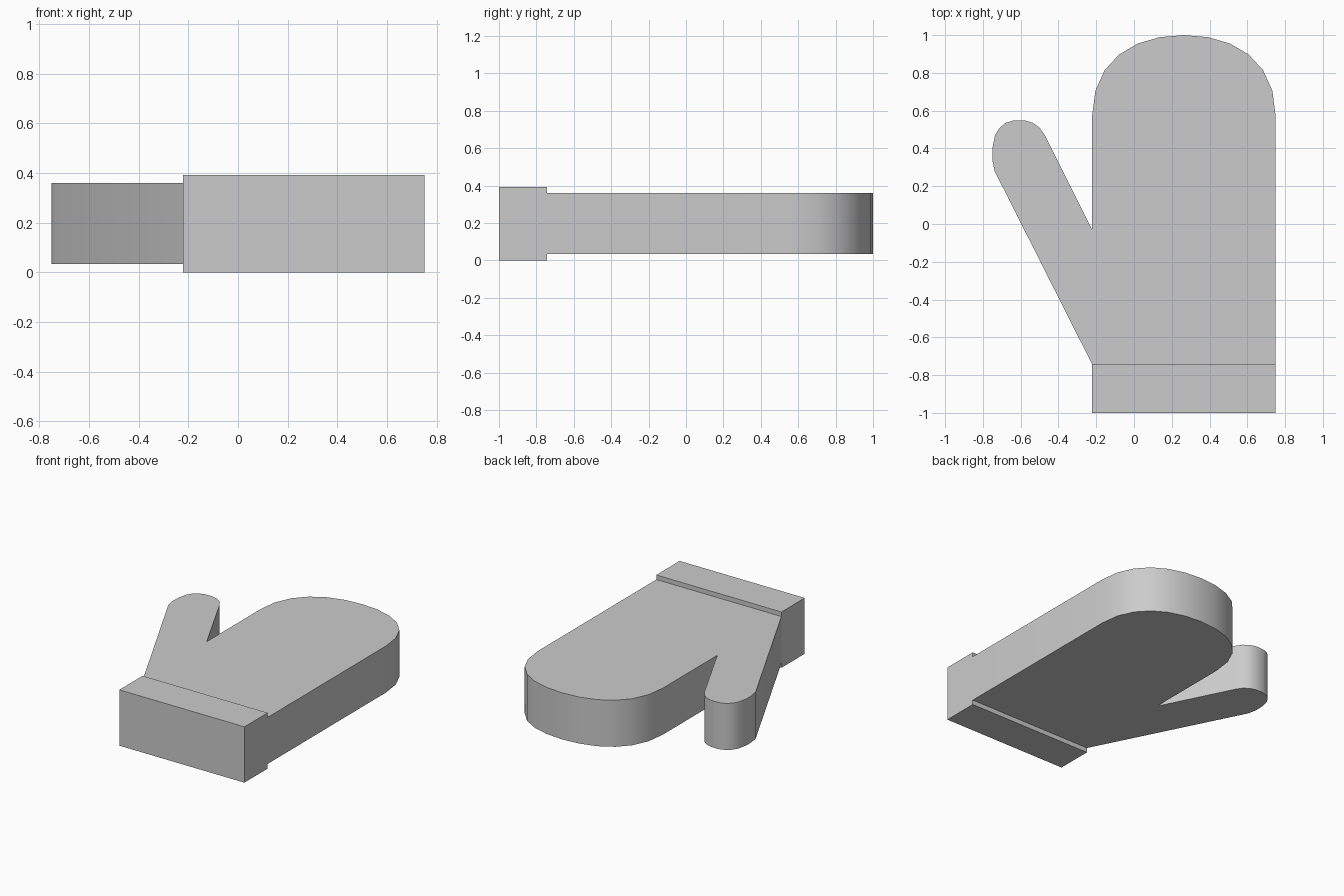
import bpy, bmesh, math
from mathutils import Vector
from mathutils.geometry import interpolate_bezier

if "Cube" in bpy.data.objects:
    bpy.data.objects.remove(bpy.data.objects["Cube"])


def extrude_outline(name, outline, z0, z1):
    bm = bmesh.new()
    face = bm.faces.new([bm.verts.new((x, y, z0)) for x, y in outline])
    side = bmesh.ops.extrude_face_region(bm, geom=[face])
    top = [g for g in side["geom"] if isinstance(g, bmesh.types.BMVert)]
    bmesh.ops.translate(bm, verts=top, vec=(0, 0, z1 - z0))
    bmesh.ops.recalc_face_normals(bm, faces=bm.faces)
    mesh = bpy.data.meshes.new(name)
    bm.to_mesh(mesh)
    bm.free()
    obj = bpy.data.objects.new(name, mesh)
    bpy.context.collection.objects.link(obj)
    bpy.ops.object.select_all(action='DESELECT')
    obj.select_set(True)
    bpy.context.view_layer.objects.active = obj
    bpy.ops.object.shade_smooth_by_angle(angle=math.radians(35))
    return obj


LEFT, RIGHT, CUFF_TOP = -0.222, 0.75, -0.742
MID = (LEFT + RIGHT) / 2

# Rounded fingertip end: right quarter, then its mirror
quarter = [(p.x, p.y) for p in interpolate_bezier(
    Vector((RIGHT, 0.57)), Vector((RIGHT, 0.87)),
    Vector((0.53, 1.0)), Vector((MID, 1.0)), 7)]
fingertips = quarter + [(2 * MID - x, y) for x, y in reversed(quarter[:-1])]

# Thumb running out from the crotch, round its tip and back to the cuff
thumb = [(LEFT, -0.03), (-0.472, 0.47), (-0.50, 0.51), (-0.535, 0.535),
         (-0.572, 0.547), (-0.605, 0.549), (-0.642, 0.547), (-0.68, 0.535),
         (-0.713, 0.507), (-0.736, 0.47), (-0.75, 0.40), (-0.75, 0.34),
         (-0.738, 0.28)]

# Hand body
extrude_outline("mitten_hand",
                [(LEFT, CUFF_TOP), (RIGHT, CUFF_TOP)] + fingertips + thumb,
                0.033, 0.36)

# Thicker cuff band
extrude_outline("mitten_cuff",
                [(LEFT, -1), (RIGHT, -1), (RIGHT, CUFF_TOP), (LEFT, CUFF_TOP)],
                0.0, 0.392)
